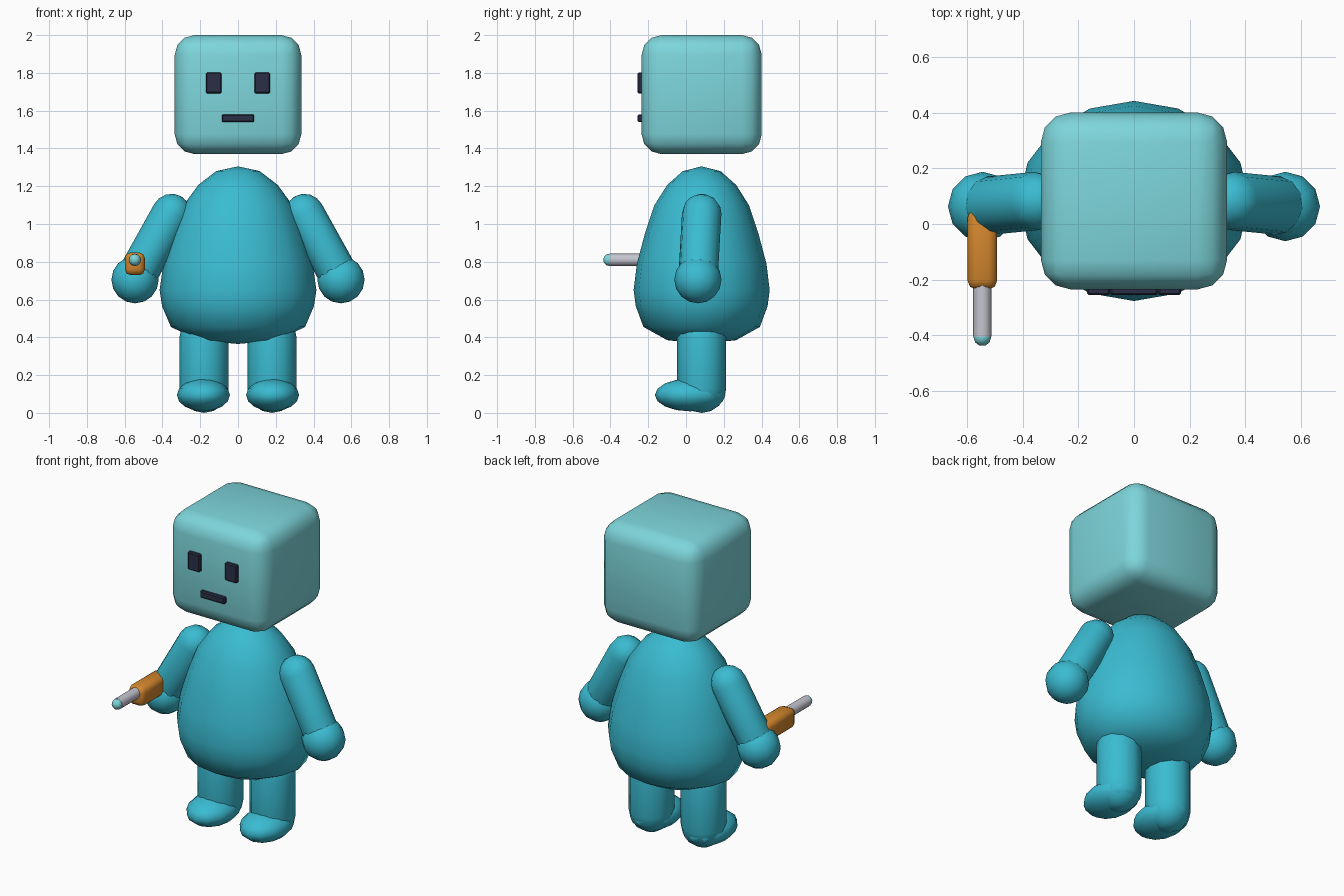
import bpy
import bmesh
from math import sin, cos, pi
from mathutils import Matrix, Vector

cube = bpy.data.objects.get("Cube")
if cube:
    bpy.data.objects.remove(cube, do_unlink=True)


def material(name, r, g, b):
    m = bpy.data.materials.new(name)
    m.use_nodes = True
    m.diffuse_color = (r, g, b, 1)
    m.node_tree.nodes["Principled BSDF"].inputs["Base Color"].default_value = (r, g, b, 1)
    return m


TEAL = material("teal", 0.042, 0.50, 0.64)
PALE = material("pale teal", 0.205, 0.67, 0.71)
DARK = material("dark navy", 0.024, 0.028, 0.06)
ORANGE = material("orange", 0.65, 0.24, 0.026)
GREY = material("light grey", 0.56, 0.56, 0.63)
MID_Y = 0.083  # depth of the body's axis


def finish(bm, name, mat, sharp=None):
    bmesh.ops.recalc_face_normals(bm, faces=bm.faces)
    mesh = bpy.data.meshes.new(name)
    bm.to_mesh(mesh)
    bm.free()
    mesh.materials.append(mat)
    obj = bpy.data.objects.new(name, mesh)
    bpy.context.collection.objects.link(obj)
    bpy.ops.object.select_all(action='DESELECT')
    obj.select_set(True)
    bpy.context.view_layer.objects.active = obj
    if sharp:
        bpy.ops.object.shade_smooth_by_angle(angle=sharp)
    else:
        bpy.ops.object.shade_smooth()
    return obj


def lathe(name, profile, mat, matrix, segs=12, sharp=None):
    """Spin (radius, height) points about z, then place with a matrix."""
    bm = bmesh.new()
    rings = [[bm.verts.new((r * cos(2 * pi * i / segs), r * sin(2 * pi * i / segs), z))
              for i in range(segs)] for r, z in profile]
    for low, high in zip(rings, rings[1:]):
        for i in range(segs):
            j = (i + 1) % segs
            bm.faces.new((low[i], low[j], high[j], high[i]))
    bmesh.ops.remove_doubles(bm, verts=bm.verts, dist=0.0001)
    bm.transform(matrix)
    return finish(bm, name, mat, sharp)


def capsule(name, start, end, radius, mat, segs=12, steps=4):
    start, end = Vector(start), Vector(end)
    axis = end - start
    arc = [k * pi / 2 / steps for k in range(steps + 1)]
    profile = [(radius * sin(a), -radius * cos(a)) for a in arc]
    profile += [(radius * cos(a), axis.length + radius * sin(a)) for a in arc]
    turn = axis.to_track_quat('Z', 'Y').to_matrix().to_4x4()
    return lathe(name, profile, mat, Matrix.Translation(start) @ turn, segs)


def ellipsoid(name, centre, radii, mat, segs=12, rings=8):
    profile = [(sin(pi * k / rings), -cos(pi * k / rings)) for k in range(rings + 1)]
    return lathe(name, profile, mat,
                 Matrix.Translation(centre) @ Matrix.Diagonal((*radii, 1)), segs)


def rounded_box(name, centre, size, bevel, mat, segments=3, sharp=None):
    bm = bmesh.new()
    bmesh.ops.create_cube(bm, size=1, matrix=Matrix.Translation(centre)
                          @ Matrix.Diagonal((*size, 1)))
    bmesh.ops.bevel(bm, geom=bm.edges[:], offset=bevel, segments=segments,
                    profile=0.5, affect='EDGES')
    return finish(bm, name, mat, sharp)


# Egg-shaped body, slightly narrower front to back
egg = [(0, 0.365), (0.21, 0.385), (0.355, 0.455), (0.402, 0.565), (0.415, 0.65),
       (0.395, 0.79), (0.346, 0.95), (0.288, 1.10), (0.21, 1.207), (0.115, 1.28), (0, 1.305)]
lathe("body", egg, TEAL, Matrix.Translation((0, MID_Y, 0)) @ Matrix.Diagonal((1, 0.868, 1, 1)), 16)

# Floating head and face
rounded_box("head", (0, MID_Y, 1.685), (0.67, 0.636, 0.63), 0.105, PALE)
for side, label in ((1, "left"), (-1, "right")):
    rounded_box(label + "_eye", (side * 0.128, -0.238, 1.747), (0.082, 0.036, 0.11),
                0.006, DARK, 1, 0.5)
rounded_box("mouth", (0, -0.238, 1.56), (0.17, 0.036, 0.042), 0.006, DARK, 1, 0.5)

# Limbs
for side, label in ((1, "left"), (-1, "right")):
    capsule(label + "_arm", (side * 0.352, MID_Y, 1.055), (side * 0.53, 0.065, 0.735), 0.105, TEAL)
    ellipsoid(label + "_hand", (side * 0.545, 0.063, 0.705), (0.125, 0.125, 0.125), TEAL)
    capsule(label + "_leg", (side * 0.18, MID_Y, 0.13), (side * 0.18, MID_Y, 0.40), 0.13, TEAL)
    ellipsoid(label + "_foot", (side * 0.183, 0.022, 0.095), (0.14, 0.187, 0.087), TEAL)

# Hand tool: grip, shaft pointing forward, glowing tip
rounded_box("tool_grip", (-0.546, -0.09, 0.789), (0.106, 0.29, 0.12), 0.03, ORANGE, 2)
forward = Matrix.Translation((-0.546, -0.20, 0.81)) @ Matrix.Rotation(pi / 2, 4, 'X')
lathe("tool_shaft", [(0, 0), (0.033, 0), (0.033, 0.205), (0, 0.205)], GREY, forward, 12, 0.6)
ellipsoid("tool_tip", (-0.546, -0.407, 0.81), (0.032, 0.033, 0.032), PALE, 10, 6)
